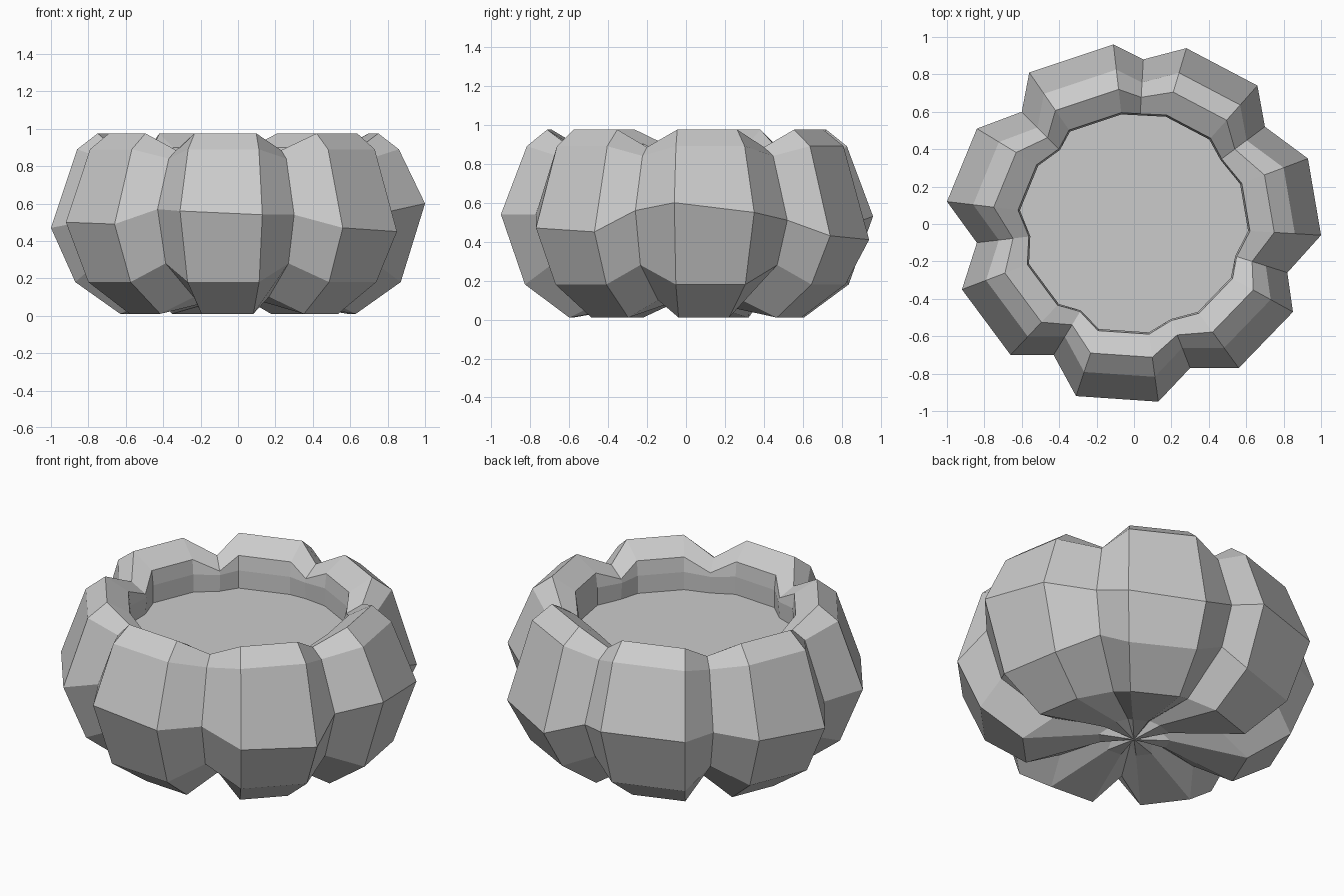
import bpy

cube = bpy.data.objects.get("Cube")
if cube:
    bpy.data.objects.remove(cube)

grey = bpy.data.materials.new("plain_grey")
grey.use_nodes = True
grey.diffuse_color = (0.6, 0.6, 0.6, 1)
grey.node_tree.nodes["Principled BSDF"].inputs["Base Color"].default_value = (0.6, 0.6, 0.6, 1)

# Widest outline of the seven lobes: crease, first shoulder, second shoulder (x, y, z)
LOBES = [
    ((.82, -.26, .56), (1, -.06, .6), (.93, .35, .55)),
    ((.7, .52, .51), (.66, .74, .43), (.28, .94, .41)),
    ((.05, .88, .5), (-.11, .96, .53), (-.56, .81, .53)),
    ((-.6, .6, .52), (-.84, .51, .5), (-1, .12, .47)),
    ((-.84, -.1, .5), (-.92, -.35, .5), (-.66, -.7, .49)),
    ((-.43, -.7, .57), (-.31, -.92, .56), (.13, -.95, .54)),
    ((.3, -.77, .54), (.56, -.77, .47), (.85, -.47, .45)),
]
OUTLINE = [(point, i == 0) for lobe in LOBES for i, point in enumerate(lobe)]

# Rings from the underside to the inner wall:
# shoulder scale, shoulder height, crease scale, crease height
UNDERSIDE = (.2, .08, .16, .12)
BOTTOM = (.63, .01, .55, .1)
LOWER = (.87, .18, .9, .28)
WIDEST = (1, None, 1, None)
UPPER = (.86, .89, .86, .84)
RIM = (.75, .975, .77, .885)
INNER_RIM = (.62, .9, .67, .83)
INNER_WALL = (.61, .815, .66, .81)
FLOOR = (.61, .71, .67, .71)


def ring(spec):
    """Scale the outline to one ring, keeping the outline height if none is given."""
    points = []
    for (x, y, z), crease in OUTLINE:
        scale, height = spec[2:] if crease else spec[:2]
        points.append((x * scale, y * scale, z if height is None else height))
    return points


def loft(name, specs, start=None, end=None):
    """Skin rings with quads and close either end with a fan to a centre point."""
    count = len(OUTLINE)
    verts = [p for spec in specs for p in ring(spec)]
    faces = []
    for r in range(len(specs) - 1):
        for i in range(count):
            j = (i + 1) % count
            low, high = r * count, (r + 1) * count
            faces.append((low + i, low + j, high + j, high + i))
    if start is not None:
        verts.append((0, 0, start))
        faces += [(len(verts) - 1, (i + 1) % count, i) for i in range(count)]
    if end is not None:
        base = (len(specs) - 1) * count
        verts.append((0, 0, end))
        faces += [(base + i, base + (i + 1) % count, len(verts) - 1) for i in range(count)]
    mesh = bpy.data.meshes.new(name)
    mesh.from_pydata(verts, [], faces)
    mesh.materials.append(grey)
    obj = bpy.data.objects.new(name, mesh)
    bpy.context.collection.objects.link(obj)
    return obj


# Lobed outer shell with its raised underside and the recess wall
loft("lobed_shell", [UNDERSIDE, BOTTOM, LOWER, WIDEST, UPPER, RIM,
                     INNER_RIM, INNER_WALL, FLOOR], start=.07)
# Flat floor of the recess
loft("recess_floor", [FLOOR], end=.71)
